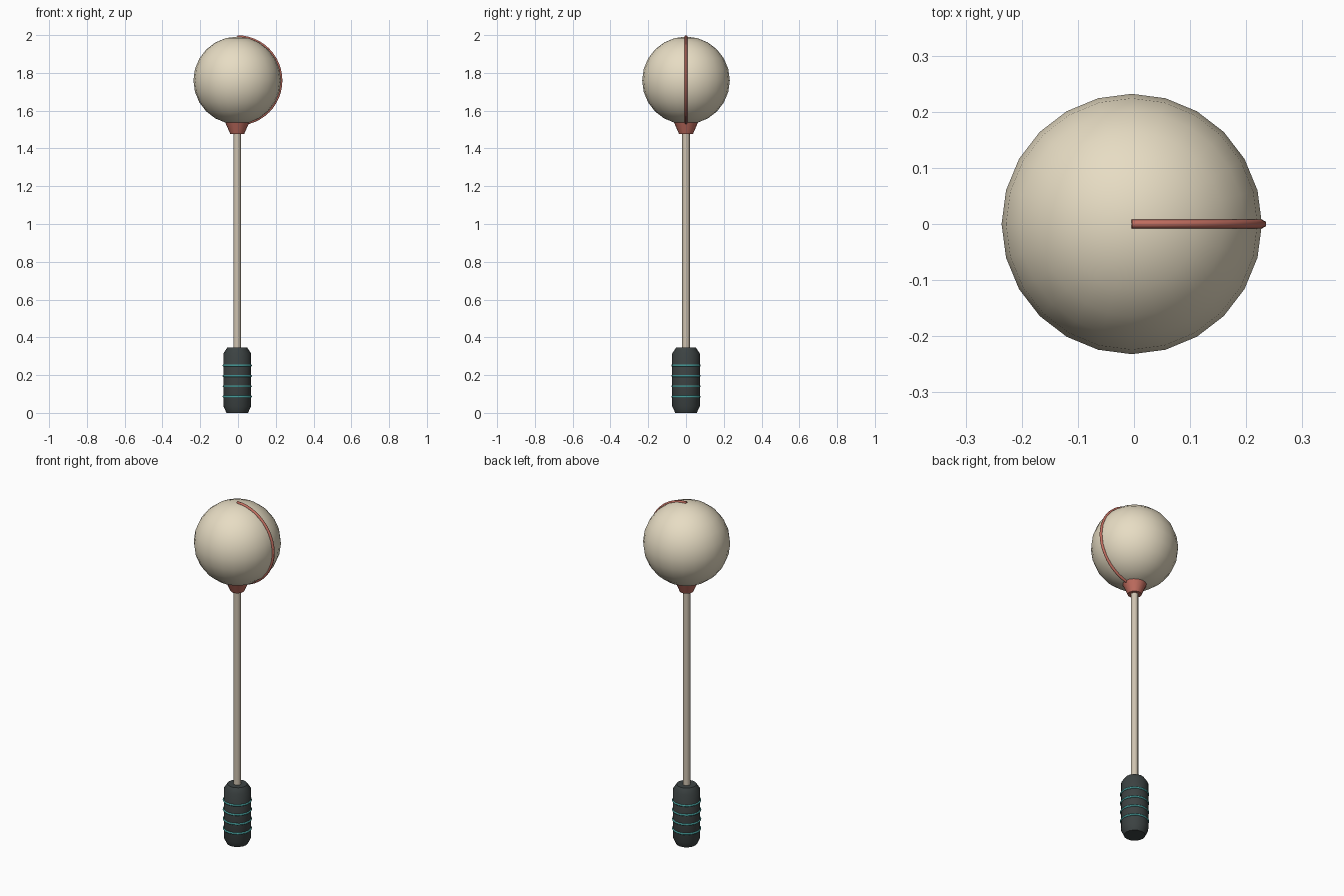
import bpy, math

if "Cube" in bpy.data.objects:
    bpy.data.objects.remove(bpy.data.objects["Cube"])

CX = -0.004   # axis offset: the seam cord sticks out on +x


def material(name, rgb):
    m = bpy.data.materials.new(name)
    m.diffuse_color = (*rgb, 1)
    m.use_nodes = True
    m.node_tree.nodes["Principled BSDF"].inputs["Base Color"].default_value = m.diffuse_color
    return m


cream = material("cream", (0.80, 0.72, 0.55))
wood = material("tan", (0.62, 0.54, 0.43))
red = material("red", (0.55, 0.16, 0.12))
dark = material("charcoal", (0.045, 0.055, 0.055))
teal = material("teal", (0.06, 0.33, 0.32))


def finish(name, mat, angle=35):
    o = bpy.context.object
    o.name = name
    o.data.materials.append(mat)
    bpy.ops.object.shade_smooth_by_angle(angle=math.radians(angle))
    return o


def lathe(name, profile, sides, mat):
    """Closed solid of revolution from (radius, z) points."""
    verts = [(CX + r * math.cos(2 * math.pi * i / sides),
              r * math.sin(2 * math.pi * i / sides), z)
             for r, z in profile for i in range(sides)]
    faces = [(k * sides + i, k * sides + (i + 1) % sides,
              (k + 1) * sides + (i + 1) % sides, (k + 1) * sides + i)
             for k in range(len(profile) - 1) for i in range(sides)]
    n = len(verts)
    faces += [tuple(reversed(range(sides))), tuple(range(n - sides, n))]
    me = bpy.data.meshes.new(name)
    me.from_pydata(verts, [], faces)
    o = bpy.data.objects.new(name, me)
    bpy.context.collection.objects.link(o)
    bpy.ops.object.select_all(action='DESELECT')
    bpy.context.view_layer.objects.active = o
    o.select_set(True)
    return finish(name, mat)


# Handle grip with chamfered ends
lathe("grip", [(0.057, 0), (0.073, 0.035), (0.073, 0.315), (0.053, 0.345)], 16, dark)

# Raised grip rings
for i in range(4):
    bpy.ops.mesh.primitive_torus_add(location=(CX, 0, 0.086 + 0.055 * i),
                                     major_radius=0.072, minor_radius=0.006,
                                     major_segments=20, minor_segments=6)
    finish(f"grip_ring_{i + 1}", teal, 65)

# Shaft and flared collar under the head
lathe("shaft", [(0.02, 0.30), (0.02, 1.56)], 12, wood)
lathe("collar", [(0.037, 1.477), (0.066, 1.543)], 16, red)

# Round head
R, HZ = 0.232, 1.76
bpy.ops.mesh.primitive_uv_sphere_add(segments=24, ring_count=12, radius=R,
                                     location=(CX, 0, HZ))
finish("head", cream)

# Seam cord: half circle from the top of the head down to the collar
cu = bpy.data.curves.new("seam", 'CURVE')
cu.dimensions = '3D'
cu.bevel_depth = 0.008
cu.bevel_resolution = 1
cu.use_fill_caps = True
N = 24
sp = cu.splines.new('POLY')
sp.points.add(N)
for i, p in enumerate(sp.points):
    a = math.pi * i / N
    p.co = (CX + R * math.sin(a), 0, HZ + R * math.cos(a), 1)
seam = bpy.data.objects.new("seam", cu)
bpy.context.collection.objects.link(seam)
bpy.ops.object.select_all(action='DESELECT')
bpy.context.view_layer.objects.active = seam
seam.select_set(True)
bpy.ops.object.convert(target='MESH')
finish("seam", red, 65)
